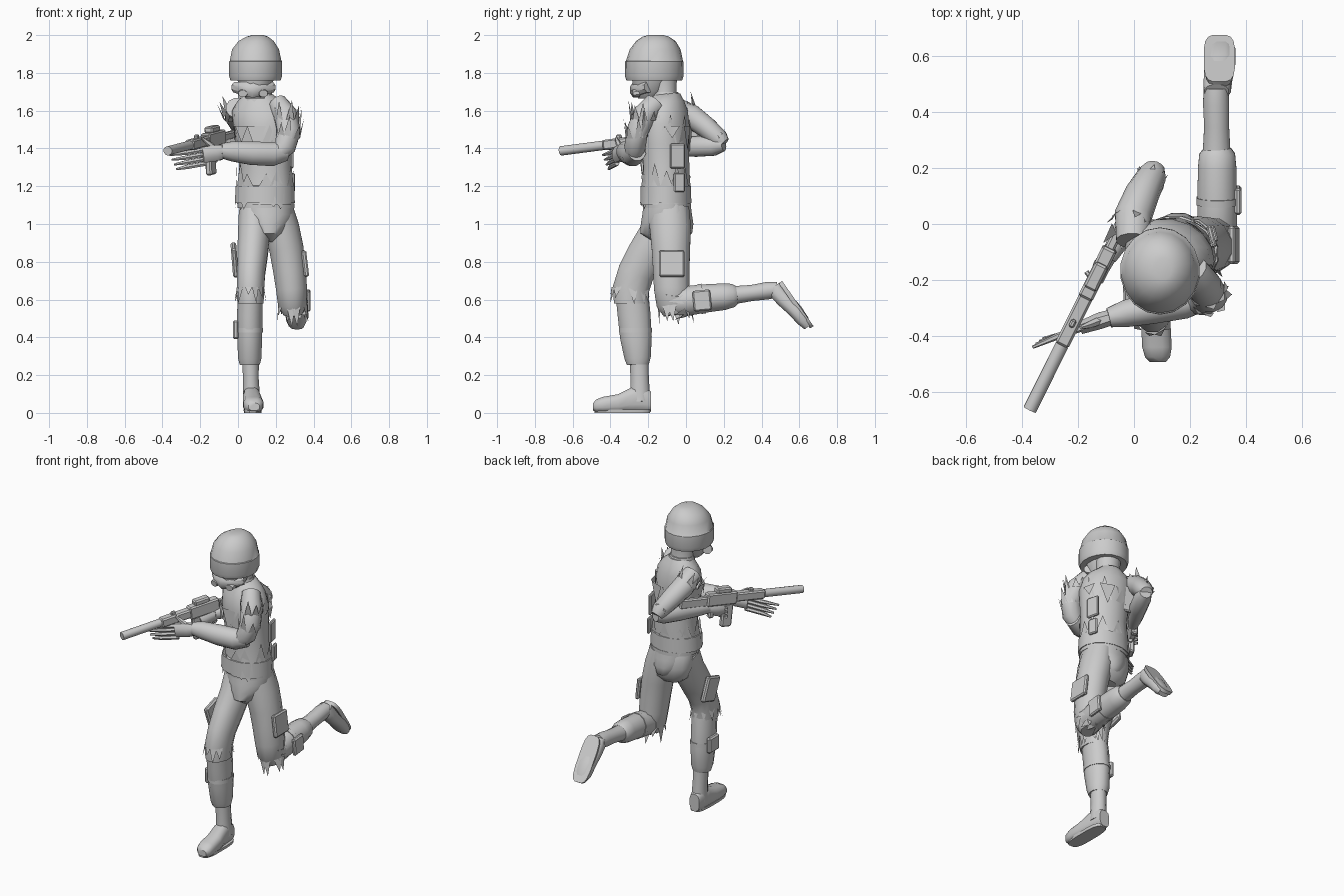
import bpy, bmesh, math, random
from mathutils import Vector as V, Matrix

random.seed(4)
grey = bpy.data.materials.new("plain grey")
grey.diffuse_color = (0.6, 0.6, 0.6, 1)


def finish(name, bm, angle=40):
    bmesh.ops.recalc_face_normals(bm, faces=bm.faces)
    me = bpy.data.meshes.new(name)
    bm.to_mesh(me)
    bm.free()
    me.materials.append(grey)
    ob = bpy.data.objects.new(name, me)
    bpy.context.collection.objects.link(ob)
    bpy.context.view_layer.objects.active = ob
    ob.select_set(True)
    bpy.ops.object.shade_smooth_by_angle(angle=math.radians(angle))
    ob.select_set(False)
    return ob


def power(v, e):
    return math.copysign(abs(v) ** e, v)


def loft(name, rings, side=(1, 0, 0), n=12, axis=None, yaw=0, e=1):
    """Rings are x, y, z, half width along side, half depth across it; e under 1 squares them."""
    bm, loops = bmesh.new(), []
    pts = [V(r[:3]) for r in rings]
    for i, r in enumerate(rings):
        t = V(axis).normalized() if axis else (pts[min(i + 1, len(pts) - 1)] - pts[max(i - 1, 0)]).normalized()
        u = V(side)
        u = (u - t * u.dot(t)).normalized()
        w = t.cross(u)
        u, w = u * math.cos(yaw) + w * math.sin(yaw), w * math.cos(yaw) - u * math.sin(yaw)
        loops.append([bm.verts.new(pts[i] + u * r[3] * power(math.cos(a), e) + w * r[4] * power(math.sin(a), e))
                      for a in (math.tau * (k + .5) / n for k in range(n))])
    for a, b in zip(loops, loops[1:]):
        for k in range(n):
            bm.faces.new((a[k], a[(k + 1) % n], b[(k + 1) % n], b[k]))
    bm.faces.new(loops[0])
    bm.faces.new(loops[-1])
    return finish(name, bm)


def box(name, loc, size, x=(1, 0, 0), y=(0, 1, 0), bevel=.012):
    """Bevelled box with its own x and y directions."""
    x = V(x).normalized()
    z = x.cross(V(y)).normalized()
    m = Matrix((x, z.cross(x), z)).transposed().to_4x4()
    bm = bmesh.new()
    bmesh.ops.create_cube(bm, size=1, matrix=Matrix.Translation(loc) @ m @ Matrix.Diagonal((*size, 1)))
    bmesh.ops.bevel(bm, geom=bm.edges[:], offset=min(bevel, min(size) * .3), segments=1, affect='EDGES')
    return finish(name, bm, 25)


def shards(name, centre, axis, ra, rb, length, n, flare=.015, side=(1, 0, 0), yaw=0):
    """Ragged cloth points around a ring."""
    bm, c, t = bmesh.new(), V(centre), V(axis).normalized()
    u = (V(side) - t * V(side).dot(t)).normalized()
    w = t.cross(u)
    u, w = u * math.cos(yaw) + w * math.sin(yaw), w * math.cos(yaw) - u * math.sin(yaw)
    for k in range(n):
        a = math.tau * (k + random.uniform(-.3, .3)) / n
        d = 3 / n
        p = [c + u * ra * math.cos(b) + w * rb * math.sin(b) for b in (a - d, a + d)]
        out = (p[0] + p[1] - 2 * c).normalized()
        tip = (p[0] + p[1]) / 2 + t * length * random.uniform(.4, 1.1) + out * flare * random.uniform(0.4, 1.3)
        bm.faces.new([bm.verts.new(q) for q in (*p, tip)])
    return finish(name, bm)


# helmet, face and neck
Z = (0, 0, 1)
loft("helmet", [(.093, -.168, 1.76, .135, .147), (.093, -.168, 1.785, .143, .156), (.093, -.168, 1.86, .143, .155),
                (.093, -.167, 1.863, .139, .151), (.093, -.163, 1.925, .126, .134), (.096, -.16, 1.968, .095, .105),
                (.102, -.16, 1.992, .058, .07), (.105, -.16, 2.0, .03, .04)], n=18, axis=Z)
loft("face", [(.09, -.2, 1.665, .05, .055), (.09, -.19, 1.7, .085, .09), (.093, -.175, 1.77, .1, .115)], axis=Z)
loft("neck", [(.11, -.1, 1.6, .085, .075), (.105, -.115, 1.68, .07, .065), (.1, -.12, 1.78, .08, .075)], axis=Z)
loft("mask", [(-.015, -.2, 1.725, .03, .03), (.04, -.255, 1.715, .04, .03), (.08, -.268, 1.71, .045, .03),
              (.12, -.255, 1.715, .04, .03), (.18, -.2, 1.725, .03, .03)], side=Z, n=8)
for s in (-1, 1):
    loft("mask_filter", [(.08 + s * .05, -.25, 1.695, .03, .025), (.08 + s * .055, -.284, 1.69, .024, .02)], n=8)

# torso: shirt, vest, collar and ragged hems
loft("torso", [(.145, -.11, 1.1, .15, .13), (.145, -.105, 1.2, .15, .128), (.145, -.105, 1.3, .14, .122),
               (.138, -.11, 1.42, .148, .126), (.13, -.11, 1.53, .16, .126), (.12, -.105, 1.6, .155, .112),
               (.115, -.1, 1.65, .12, .09), (.11, -.1, 1.69, .07, .07)], axis=Z, n=16, yaw=-.3)
loft("vest_hem", [(.142, -.107, 1.11, .162, .138), (.143, -.107, 1.2, .158, .136), (.143, -.107, 1.205, .14, .12)], axis=Z, n=16)
loft("collar", [(.11, -.105, 1.63, .09, .085), (.105, -.11, 1.70, .074, .07)], axis=Z)
shards("hem_tears", (.142, -.107, 1.13), (0, 0, -1), .155, .132, .055, 14, .005)
shards("waist_tears", (.143, -.107, 1.2), Z, .155, .132, .12, 12, .004)
shards("chest_tears", (.134, -.11, 1.42), Z, .15, .13, .15, 10, .008, yaw=-.3)
shards("vest_tears", (.134, -.11, 1.52), (0, 0, -1), .162, .13, .13, 9, .003, yaw=-.3)
for x in (.06, .16):
    box("back_plate", (x, .02 - x * .2, 1.47), (.09, .022, .17), (1, -.25, 0), (.25, 1, 0))
box("side_pouch", (.277, -.045, 1.36), (.02, .08, .13), (1, .25, 0), (-.25, 1, 0))
box("hip_pouch", (.285, -.035, 1.22), (.02, .06, .1), (1, .25, 0), (-.25, 1, 0))

# pelvis, seat and belt
loft("pelvis", [(.165, -.1, .905, .035, .07), (.163, -.105, .95, .085, .14), (.158, -.1, 1.0, .125, .142),
                (.155, -.1, 1.05, .145, .134), (.15, -.1, 1.12, .146, .125)], axis=Z, n=16)
loft("seat", [(.16, -.07, .89, .075, .05), (.16, -.06, .93, .13, .078), (.158, -.06, 1.0, .15, .09),
              (.152, -.065, 1.07, .148, .088), (.15, -.07, 1.11, .14, .08)], axis=Z, n=16)
loft("belt", [(.148, -.1, 1.085, .153, .13), (.148, -.1, 1.108, .153, .13)], axis=Z, n=16)

# standing leg
loft("right_thigh", [(.087, -.1, 1.06, .085, .11), (.085, -.145, .95, .088, .105), (.077, -.21, .84, .083, .105),
                     (.069, -.265, .74, .077, .1), (.066, -.29, .66, .075, .1), (.066, -.29, .58, .072, .095)])
loft("right_shin", [(.066, -.285, .62, .068, .09), (.062, -.275, .52, .07, .09), (.062, -.265, .4, .068, .087),
                    (.062, -.256, .29, .064, .072), (.063, -.255, .255, .055, .06)])
loft("right_shin_strap", [(.062, -.267, .425, .072, .09), (.062, -.267, .45, .072, .09)])
loft("right_ankle", [(.066, -.25, .3, .046, .052), (.068, -.245, .18, .043, .05), (.072, -.243, .06, .048, .057)])
loft("right_shoe", [(.07, -.186, .06, .036, .055), (.07, -.22, .072, .044, .072), (.072, -.29, .068, .048, .068),
                    (.078, -.36, .05, .054, .05), (.082, -.44, .043, .054, .043), (.084, -.475, .038, .046, .034),
                    (.085, -.492, .032, .03, .02)], axis=(0, 1, 0), e=.75)
loft("right_sole", [(.078, -.338, .0, .047, .148), (.078, -.338, .018, .049, .15)], axis=Z, n=16, e=.6)
shards("right_knee_tears", (.066, -.295, .67), (0, .03, -1), .072, .1, .09, 11, .018)
box("right_thigh_pocket", (-.018, -.225, .81), (.03, .13, .16), (1, 0, .08), (0, 1, .3))
box("right_shin_pocket", (-.012, -.26, .44), (.03, .1, .1))

# trailing leg
loft("left_thigh", [(.21, -.09, 1.08, .085, .11), (.23, -.083, .98, .097, .113), (.256, -.08, .87, .094, .105),
                    (.272, -.078, .76, .09, .1), (.283, -.075, .66, .085, .098), (.288, -.068, .57, .078, .09),
                    (.29, -.06, .52, .05, .06)])
loft("left_shin", [(.295, -.08, .58, .065, .06), (.297, -.01, .59, .074, .082), (.297, .09, .605, .073, .078),
                   (.297, .2, .615, .071, .073), (.297, .25, .622, .066, .064), (.296, .268, .624, .052, .05)])
loft("left_shin_strap", [(.298, .07, .602, .077, .082), (.298, .095, .606, .077, .082)])
loft("left_ankle", [(.295, .24, .622, .052, .05), (.295, .35, .635, .046, .044), (.293, .43, .647, .048, .048),
                    (.293, .485, .652, .046, .043)])
loft("left_shoe", [(.295, .47, .672, .044, .035), (.297, .482, .642, .05, .044), (.3, .521, .597, .052, .043),
                   (.307, .575, .545, .056, .04), (.31, .618, .49, .054, .034), (.312, .645, .455, .035, .022)],
     axis=(0, .58, -.81), e=.8)
loft("left_sole", [(.305, .574, .566, .05, .146), (.305, .592, .579, .056, .148)], axis=(0, .82, .57), n=16, e=.55)
shards("left_knee_tears", (.29, -.06, .57), (.05, .1, -1), .08, .09, .1, 10, .012)
shards("left_shin_tears", (.297, -.01, .59), (0, -1, -.15), .072, .082, .1, 10, .012)
box("left_thigh_pocket", (.356, -.075, .79), (.026, .135, .14), (1, 0, .12), (0, 1, 0))
box("left_shin_pocket", (.372, .085, .595), (.025, .095, .11), (1, 0, 0), (0, 1, .1))

# supporting arm, bent across the chest
loft("left_upper_arm", [(.21, -.165, 1.635, .055, .06), (.25, -.22, 1.58, .064, .062), (.27, -.258, 1.49, .064, .06),
                        (.248, -.27, 1.41, .06, .058), (.205, -.275, 1.365, .045, .045)])
loft("left_forearm", [(.25, -.26, 1.385, .052, .05), (.18, -.28, 1.37, .066, .06), (.07, -.3, 1.375, .064, .058),
                      (-.03, -.32, 1.385, .055, .05), (-.09, -.335, 1.388, .04, .036)], side=Z)
shards("left_shoulder_tears", (.257, -.225, 1.55), (.05, .0, .9), .068, .07, .1, 9, .018)
shards("left_sleeve_tears", (.265, -.26, 1.46), (.1, -.05, .9), .065, .062, .15, 8, .012)

# trigger arm, elbow drawn back
loft("right_upper_arm", [(-.005, -.06, 1.615, .06, .06), (-.003, .03, 1.57, .068, .064), (.03, .11, 1.51, .062, .058),
                         (.065, .175, 1.45, .052, .052), (.072, .2, 1.425, .038, .036)])
loft("right_forearm", [(.08, .2, 1.42, .035, .035), (.06, .15, 1.415, .055, .052), (.01, .05, 1.41, .056, .052),
                       (-.05, -.05, 1.405, .046, .042), (-.09, -.12, 1.4, .034, .03)], side=Z)
shards("right_shoulder_tears", (-.01, .0, 1.57), (-.15, -.35, .7), .07, .068, .1, 9, .02)
shards("right_sleeve_tears", (.055, .16, 1.46), (.3, .8, -.3), .05, .05, .05, 8, .01)

# rifle, laid out along its own axis
muzzle, d = V((-.372, -.663, 1.387)), V((.44, .885, .115)).normalized()
sideways = d.cross(V(Z)).normalized()
up = sideways.cross(d)


def on_gun(t, h=0, s=0):
    return muzzle + d * t + up * h + sideways * s


def gun_box(name, t, h, size):
    box(name, on_gun(t, h), size, d, up.cross(d), .008)


def gun_tube(name, t0, t1, r, h=0):
    loft(name, [(*on_gun(t0, h), r, r), (*on_gun(t1, h), r, r)], n=10)


gun_tube("silencer", 0, .26, .025)
gun_tube("barrel", .25, .4, .016)
gun_box("handguard", .36, 0, (.2, .052, .055))
gun_box("receiver", .55, 0, (.2, .055, .08))
gun_box("stock", .73, -.012, (.2, .035, .06))
gun_box("scope", .54, .052, (.1, .05, .035))
gun_box("front_sight", .35, .034, (.03, .02, .025))
gun_box("magazine", .5, -.11, (.07, .035, .15))
gun_box("pistol_grip", .61, -.075, (.035, .035, .09))

# hands
loft("left_palm", [(-.07, -.33, 1.385, .036, .03), (-.12, -.345, 1.375, .046, .032), (-.19, -.37, 1.365, .045, .025)], side=Z, n=8)
for k in range(4):
    z = 1.395 - k * .025
    loft("left_finger", [(-.17, -.365, z, .013, .013), (-.27, -.4, z - .018, .013, .012),
                         (-.362 + .012 * k, -.44 + .01 * k, z - .03, .006, .006)], side=Z, n=6)
loft("left_thumb", [(-.11, -.34, 1.39, .018, .018), (-.16, -.36, 1.43, .014, .014), (-.19, -.37, 1.455, .007, .007)], n=6)
loft("right_palm", [(-.08, -.1, 1.4, .034, .03), (-.115, -.15, 1.385, .045, .034), (-.135, -.2, 1.37, .035, .028)], side=Z, n=8)
for k in range(3):
    z = 1.385 - k * .024
    loft("right_finger", [(-.115, -.17, z, .013, .013), (-.15, -.2, z, .012, .012), (-.17, -.17, z, .009, .009)], side=Z, n=6)
